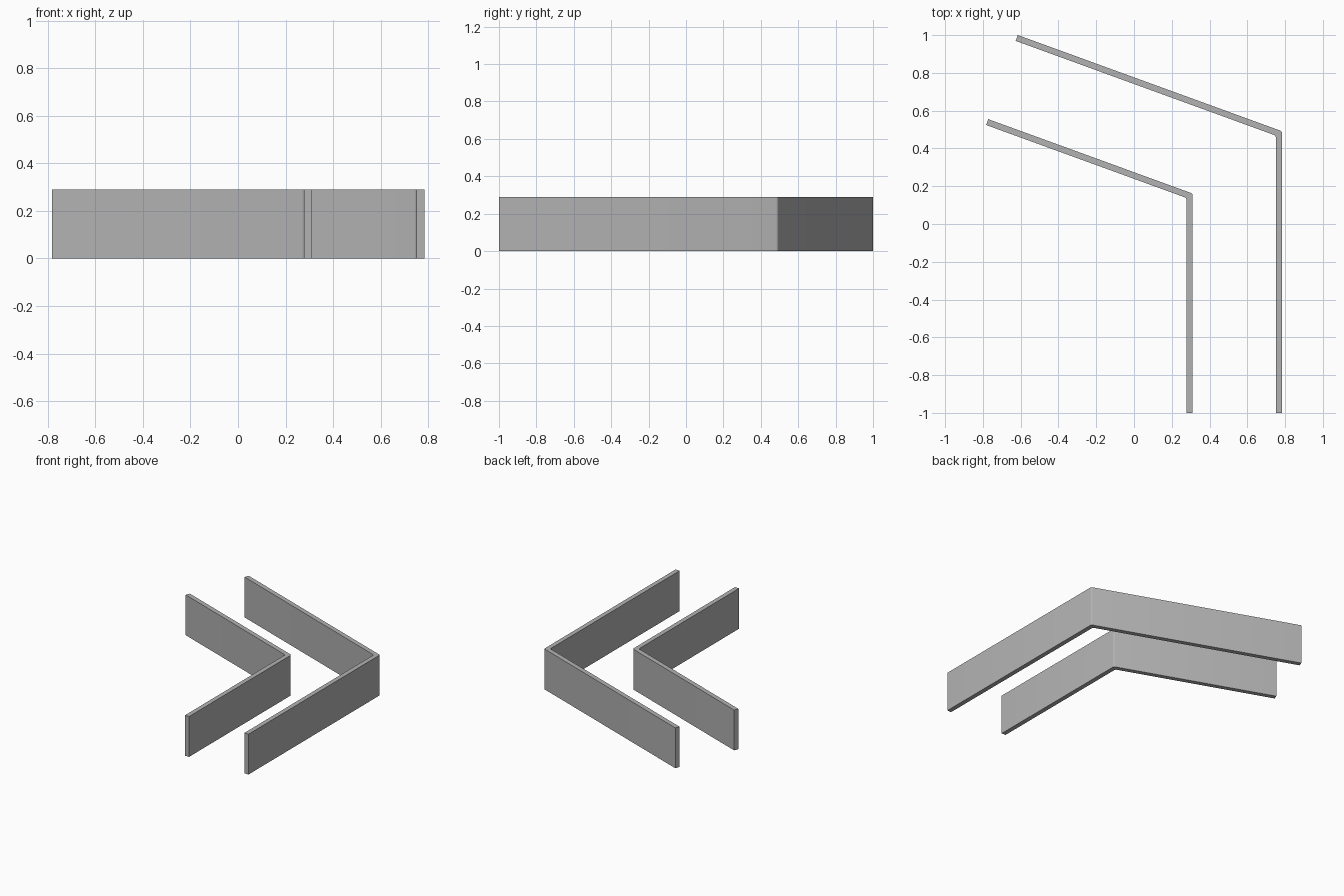
import bpy, bmesh, math
from mathutils import Vector

cube = bpy.data.objects.get("Cube")
if cube:
    bpy.data.objects.remove(cube, do_unlink=True)

HEIGHT = 0.29
THICK = 0.033
FRONT_Y = -1.0
BEND = math.radians(20)      # slope of the rear leg from the x axis
ROUND = 0.01                 # rounding of the bend

grey = bpy.data.materials.new("plain_grey")
grey.use_nodes = True
GREY = (0.448, 0.448, 0.448, 1)
grey.diffuse_color = GREY
grey.node_tree.nodes["Principled BSDF"].inputs["Base Color"].default_value = GREY


def bent_wall(name, corner, leg):
    """Upright strip: a straight leg to the front and an angled leg to the rear."""
    outer = Vector((*corner, 0))
    along = Vector((-math.cos(BEND), math.sin(BEND), 0))
    inward = Vector((-math.sin(BEND), -math.cos(BEND), 0)) * THICK
    mitre = THICK * math.tan((math.pi / 2 - BEND) / 2)
    inner = outer - Vector((THICK, mitre, 0))
    tip = outer + along * leg
    outline = [Vector((outer.x, FRONT_Y, 0)), outer, tip, tip + inward,
               inner, Vector((inner.x, FRONT_Y, 0))]

    # extrude the plan outline upwards
    bm = bmesh.new()
    base = bm.faces.new([bm.verts.new(p) for p in outline])
    top = bmesh.ops.extrude_face_region(bm, geom=[base])
    raised = [g for g in top["geom"] if isinstance(g, bmesh.types.BMVert)]
    bmesh.ops.translate(bm, verts=raised, vec=(0, 0, HEIGHT))

    # soften the two upright edges at the bend
    def at_bend(v):
        return min((v.co.xy - outer.xy).length, (v.co.xy - inner.xy).length) < 1e-4

    uprights = [e for e in bm.edges if all(at_bend(v) for v in e.verts)
                and abs(e.verts[0].co.z - e.verts[1].co.z) > HEIGHT / 2]
    bmesh.ops.bevel(bm, geom=uprights, offset=ROUND, segments=3,
                    profile=0.5, affect='EDGES')
    bmesh.ops.recalc_face_normals(bm, faces=bm.faces)

    mesh = bpy.data.meshes.new(name)
    bm.to_mesh(mesh)
    bm.free()
    mesh.materials.append(grey)
    obj = bpy.data.objects.new(name, mesh)
    bpy.context.collection.objects.link(obj)

    bpy.ops.object.select_all(action='DESELECT')
    obj.select_set(True)
    bpy.context.view_layer.objects.active = obj
    bpy.ops.object.shade_smooth_by_angle(angle=math.radians(30))
    return obj


bent_wall("outer_wall", (0.784, 0.491), 1.489)
bent_wall("inner_wall", (0.311, 0.161), 1.152)
